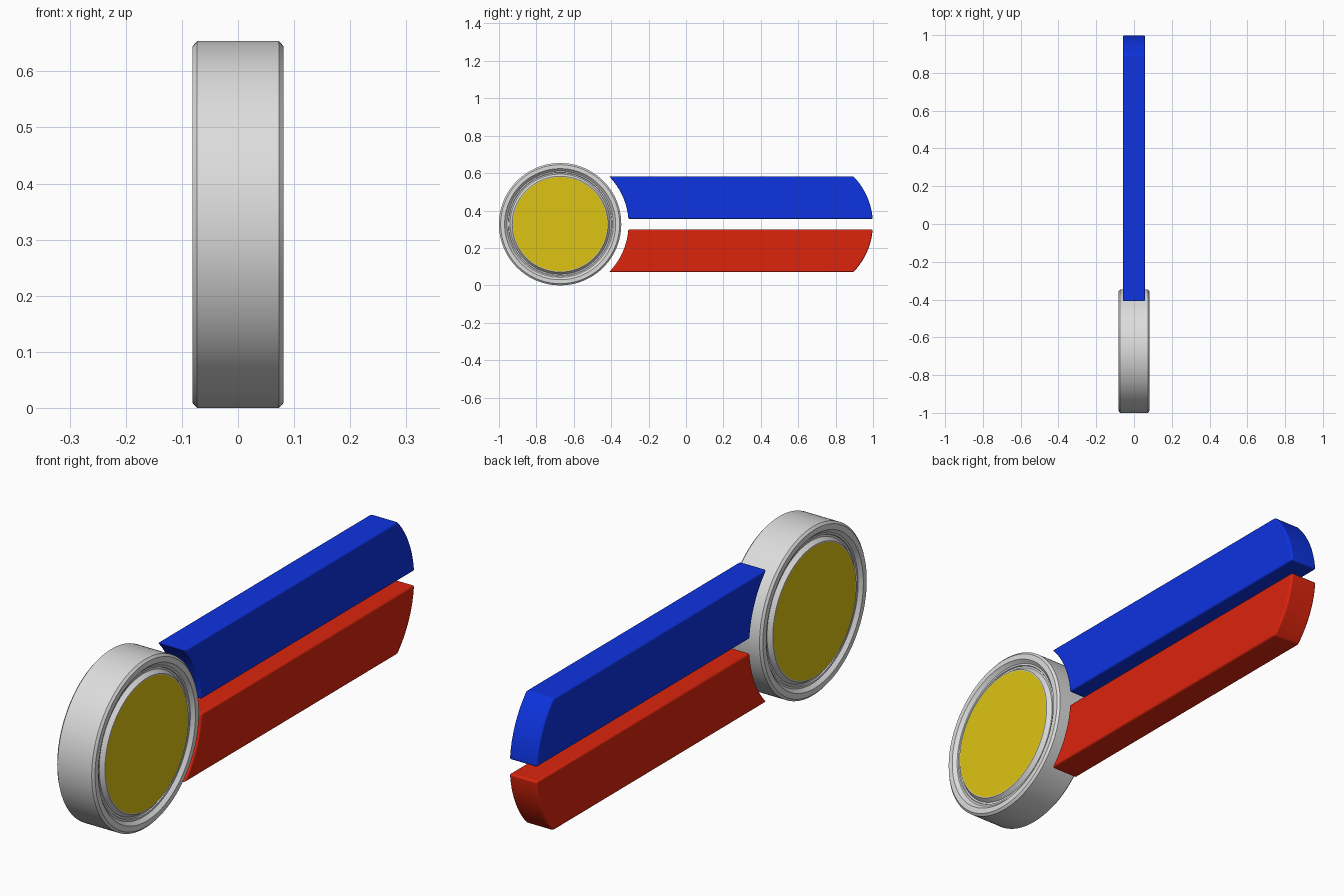
import bpy, bmesh, math

if "Cube" in bpy.data.objects:
    bpy.data.objects.remove(bpy.data.objects["Cube"])

def material(name, rgb):
    m = bpy.data.materials.new(name)
    m.diffuse_color = (*rgb, 1)
    m.use_nodes = True
    m.node_tree.nodes["Principled BSDF"].inputs["Base Color"].default_value = m.diffuse_color
    return m

GREY = material("light grey", (0.72, 0.72, 0.72))
YELLOW = material("yellow", (0.72, 0.55, 0.006))
BLUE = material("blue", (0.004, 0.033, 0.75))
RED = material("red", (0.72, 0.018, 0.004))

HUB_Y, MID_Z = -0.673, 0.327
SEG = 128

def finish(bm, name, mat):
    bmesh.ops.recalc_face_normals(bm, faces=bm.faces)
    me = bpy.data.meshes.new(name)
    bm.to_mesh(me)
    bm.free()
    me.materials.append(mat)
    ob = bpy.data.objects.new(name, me)
    bpy.context.collection.objects.link(ob)
    return ob

def smooth(ob, angle=25):
    bpy.ops.object.select_all(action='DESELECT')
    ob.select_set(True)
    bpy.context.view_layer.objects.active = ob
    bpy.ops.object.shade_smooth_by_angle(angle=math.radians(angle))

def lathe(name, loop, mat):
    """Spin a closed (radius, x) loop around the hub axis."""
    bm = bmesh.new()
    rings = []
    for i in range(SEG):
        a = 2 * math.pi * i / SEG
        rings.append([bm.verts.new((x, HUB_Y + r * math.cos(a), MID_Z + r * math.sin(a)))
                      for r, x in loop])
    n = len(loop)
    for i in range(SEG):
        p, q = rings[i], rings[(i + 1) % SEG]
        for j in range(n):
            k = (j + 1) % n
            bm.faces.new((p[j], p[k], q[k], q[j]))
    smooth(finish(bm, name, mat))

# Hub ring: chamfered rim and a grooved face, the same on both sides
half = [(0.252, 0.080), (0.256, 0.080), (0.268, 0.064), (0.275, 0.064),
        (0.277, 0.068), (0.284, 0.068), (0.297, 0.081), (0.318, 0.081), (0.327, 0.073)]
lathe("hub_ring", half + [(r, -x) for r, x in reversed(half)], GREY)

# Yellow disc filling the hub, visible on both sides
bm = bmesh.new()
rims = []
for x in (-0.080, 0.080):
    rims.append([bm.verts.new((x, HUB_Y + 0.252 * math.cos(2 * math.pi * i / SEG),
                               MID_Z + 0.252 * math.sin(2 * math.pi * i / SEG)))
                 for i in range(SEG)])
    bm.faces.new(rims[-1])
for i in range(SEG):
    k = (i + 1) % SEG
    bm.faces.new((rims[0][i], rims[0][k], rims[1][k], rims[1][i]))
smooth(finish(bm, "hub_disc", YELLOW))

# Two arms: concave end around the hub, matching convex outer end
def arm(name, side, mat):
    R, lo, hi, steps, w = 0.366, 0.028, 0.256, 16, 0.059
    a0, a1 = math.asin(lo / R), math.asin(hi / R)
    angles = [a0 + (a1 - a0) * i / steps for i in range(steps + 1)]
    arc = lambda cy, a: (cy + R * math.cos(a), MID_Z + side * R * math.sin(a))
    outline = [arc(0.633, a) for a in angles] + [arc(HUB_Y, a) for a in reversed(angles)]
    bm = bmesh.new()
    face = bm.faces.new([bm.verts.new((-w, y, z)) for y, z in outline])
    new = bmesh.ops.extrude_face_region(bm, geom=[face])["geom"]
    bmesh.ops.translate(bm, vec=(2 * w, 0, 0),
                        verts=[v for v in new if isinstance(v, bmesh.types.BMVert)])
    ob = finish(bm, name, mat)
    b = ob.modifiers.new("soft_edges", 'BEVEL')
    b.width, b.segments = 0.010, 3
    b.limit_method, b.angle_limit = 'ANGLE', math.radians(30)
    smooth(ob, 35)

arm("upper_arm", 1, BLUE)
arm("lower_arm", -1, RED)
